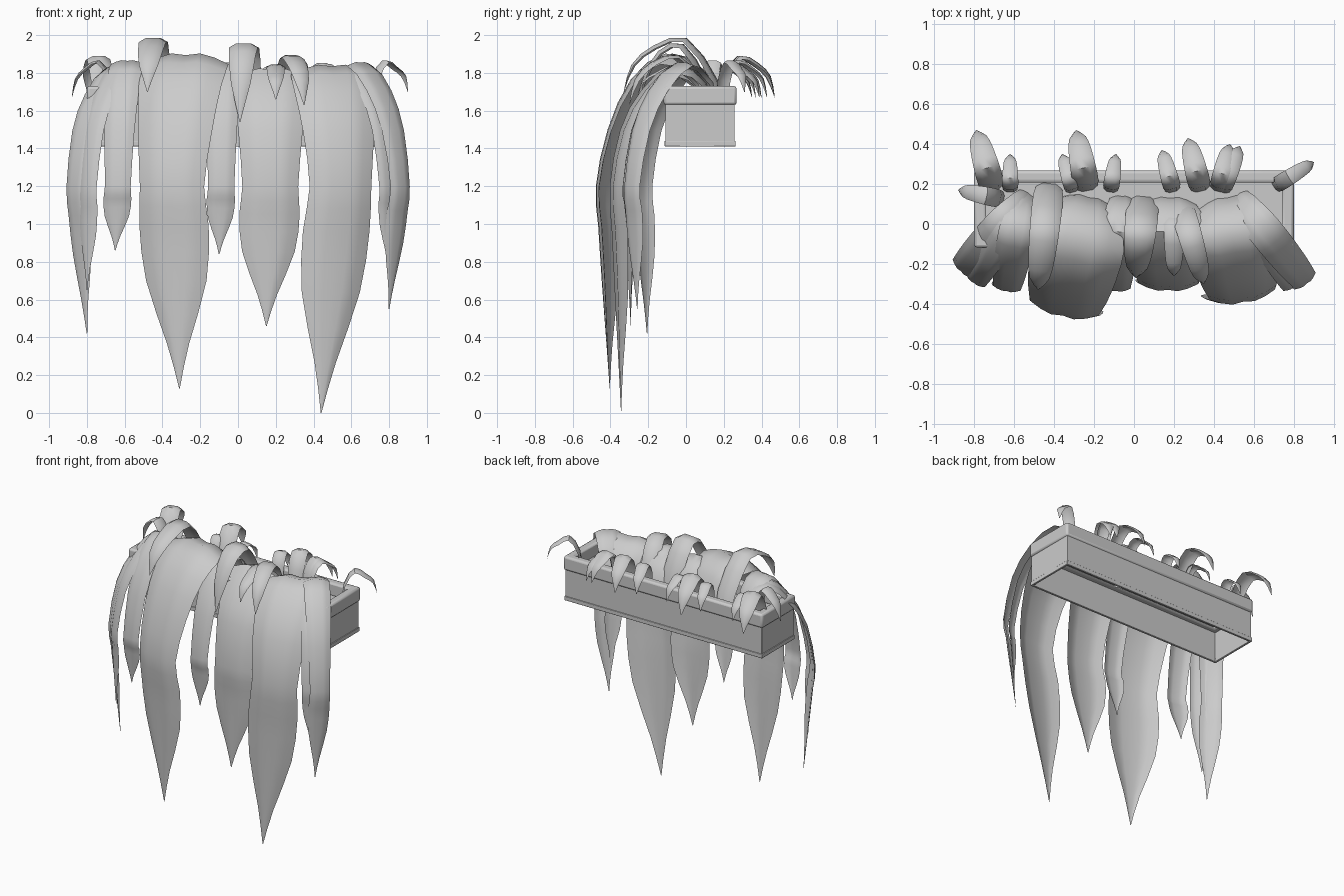
import bpy, bmesh, math
from mathutils import Vector

cube = bpy.data.objects.get("Cube")
if cube:
    bpy.data.objects.remove(cube, do_unlink=True)

grey = bpy.data.materials.new("plain_grey")
grey.use_nodes = True
grey.diffuse_color = (.6, .6, .6, 1)
grey.node_tree.nodes["Principled BSDF"].inputs["Base Color"].default_value = grey.diffuse_color


def finish(name, bm, angle):
    mesh = bpy.data.meshes.new(name)
    bm.to_mesh(mesh)
    bm.free()
    mesh.materials.append(grey)
    part = bpy.data.objects.new(name, mesh)
    bpy.context.collection.objects.link(part)
    bpy.ops.object.select_all(action='DESELECT')
    part.select_set(True)
    bpy.context.view_layer.objects.active = part
    bpy.ops.object.shade_smooth_by_angle(angle=math.radians(angle))
    return part


def smooth_path(keys):
    """Add a rounded midpoint between neighbouring keys."""
    before = [2 * keys[0] - keys[1]] + keys
    after = keys[1:] + [2 * keys[-1] - keys[-2]]
    path = []
    for previous, start, end, following in zip(before, keys, after, after[1:]):
        path += [start, (9 * (start + end) - previous - following) / 16]
    return path + [keys[-1]]


def ribbon(name, keys, direction, bow, across=6):
    """Leaf blade along (x, y, z, half width) keys, bowed across with a midrib crease."""
    bm = bmesh.new()
    path = smooth_path(keys)
    side = Vector((-direction.y, direction.x, 0)).normalized()
    rows = []
    for i, point in enumerate(path):
        ahead, behind = path[min(i + 1, len(path) - 1)], path[max(i - 1, 0)]
        normal = (ahead - behind).to_3d().cross(side).normalized()
        half = max(point.w, .002)
        row = []
        for j in range(across + 1):
            u = 2 * j / across - 1
            sag = bow * u * u if u else bow / 4
            row.append(bm.verts.new(point.to_3d() + half * (side * u - normal * sag)))
        rows.append(row)
    for upper, lower in zip(rows, rows[1:]):
        for j in range(across):
            bm.faces.new((upper[j], upper[j + 1], lower[j + 1], lower[j]))
    finish(name, bm, 50)


def hanging_leaf(name, root_x, bulge, tip_x, tip_z, crest, width):
    """Rises from the planter, arches forward, bulges out and tapers down to a point."""
    root, out = Vector((root_x, .16)), Vector(bulge)
    tip = Vector((tip_x, out.y * .86))
    keys = []
    for reach, z, spread in ((0, 1.52, .6), (.1, crest - .1, .9), (.4, crest, 1.15),
                             (.7, crest - .14, 1.12), (.9, 1.5, 1), (1, 1.2, .87)):
        keys.append(Vector((*root.lerp(out, reach), z, width * spread)))
    for fall, spread in ((.2, .94), (.47, .82), (.78, .3), (1, 0)):
        z = 1.2 + (tip_z - 1.2) * fall
        keys.append(Vector((*out.lerp(tip, fall), z, width * spread)))
    ribbon(name, keys, (out - root).normalized(), bow=.28)


def curled_leaf(name, root, tip, peak, tip_z, width):
    """Short leaf that springs up and curls over."""
    root, tip = Vector(root), Vector(tip)
    keys = [Vector((*root.lerp(tip, reach), z, width * spread))
            for reach, z, spread in ((0, 1.52, .7), (.1, 1.76, 1), (.4, peak, 1),
                                     (.72, peak - .04, .9), (.93, (peak + tip_z) / 2, .65),
                                     (1, tip_z, 0))]
    ribbon(name, keys, tip - root, bow=.4, across=4)


def ring(bm, inset, z):
    return [bm.verts.new((x * (.8 - inset), .075 + y * (.193 - inset), z))
            for x, y in ((-1, -1), (1, -1), (1, 1), (-1, 1))]


def frame(name, inset, bottom, top, thickness, bevel):
    """Hollow rectangular band of the planter, open above and below."""
    bm = bmesh.new()
    inner = inset + thickness
    rings = [ring(bm, inset, bottom), ring(bm, inset, top),
             ring(bm, inner, top), ring(bm, inner, bottom)]
    for first, second in zip(rings, rings[1:] + rings[:1]):
        for j in range(4):
            k = (j + 1) % 4
            bm.faces.new((first[j], first[k], second[k], second[j]))
    part = finish(name, bm, 30)
    rounding = part.modifiers.new("rounded_edges", 'BEVEL')
    rounding.width = bevel
    rounding.segments = 2


# Planter, hollow underneath, with a soil sheet below the rim
frame("planter_walls", inset=.01, bottom=1.42, top=1.7, thickness=.01, bevel=.001)
frame("planter_foot", inset=.005, bottom=1.41, top=1.44, thickness=.015, bevel=.003)
frame("planter_rim", inset=0, bottom=1.63, top=1.73, thickness=.06, bevel=.014)
bm = bmesh.new()
bm.faces.new(ring(bm, .015, 1.64))
finish("soil", bm, 30)

# Long leaves hanging over the front
hanging_leaf("long_leaf_right", root_x=-.22, bulge=(-.36, -.47), tip_x=-.31, tip_z=.13,
             crest=1.91, width=.2)
hanging_leaf("long_leaf_left", root_x=.46, bulge=(.55, -.4), tip_x=.44, tip_z=0,
             crest=1.85, width=.19)
hanging_leaf("middle_leaf", root_x=.18, bulge=(.17, -.34), tip_x=.15, tip_z=.46,
             crest=1.83, width=.17)
hanging_leaf("middle_narrow_leaf", root_x=-.06, bulge=(-.09, -.34), tip_x=-.1, tip_z=.84,
             crest=1.86, width=.08)
hanging_leaf("right_narrow_leaf", root_x=-.55, bulge=(-.64, -.34), tip_x=-.65, tip_z=.86,
             crest=1.87, width=.08)

# Leaves fanning out over the ends
hanging_leaf("right_middle_leaf", root_x=-.5, bulge=(-.8, -.3), tip_x=-.8, tip_z=.65,
             crest=1.85, width=.06)
hanging_leaf("right_outer_leaf", root_x=-.5, bulge=(-.87, -.24), tip_x=-.8, tip_z=.42,
             crest=1.84, width=.08)
hanging_leaf("left_outer_leaf", root_x=.5, bulge=(.87, -.3), tip_x=.8, tip_z=.55,
             crest=1.86, width=.075)
hanging_leaf("left_middle_leaf", root_x=.5, bulge=(.8, -.32), tip_x=.8, tip_z=.75,
             crest=1.84, width=.06)

# Short leaves arching over the front
curled_leaf("right_arch_leaf", root=(-.42, .23), tip=(-.48, -.33), peak=1.99, tip_z=1.7, width=.075)
curled_leaf("center_arch_leaf", root=(.05, .16), tip=(.01, -.27), peak=1.96, tip_z=1.54, width=.08)
curled_leaf("left_arch_leaf", root=(.23, .12), tip=(.35, -.3), peak=1.9, tip_z=1.63, width=.06)
curled_leaf("small_arch_leaf", root=(.2, .1), tip=(.2, -.26), peak=1.85, tip_z=1.66, width=.05)

# Short leaves curling over the ends
curled_leaf("right_end_curl", root=(-.64, .12), tip=(-.88, .17), peak=1.87, tip_z=1.67, width=.045)
curled_leaf("left_end_curl", root=(.69, .18), tip=(.9, .31), peak=1.87, tip_z=1.7, width=.04)

# Short leaves curling over the back: longer ones are wider and rise higher
for root_x, tip_x, length in ((-.7, -.79, .32), (-.62, -.62, .2), (-.3, -.36, .2),
                              (-.23, -.29, .32), (-.12, -.09, .2), (.2, .14, .22),
                              (.34, .27, .28), (.42, .48, .25), (.43, .53, .24)):
    curled_leaf("back_curl", root=(root_x, .15), tip=(tip_x, .15 + length),
                peak=1.72 + length * .55, tip_z=1.67, width=length * .2)
